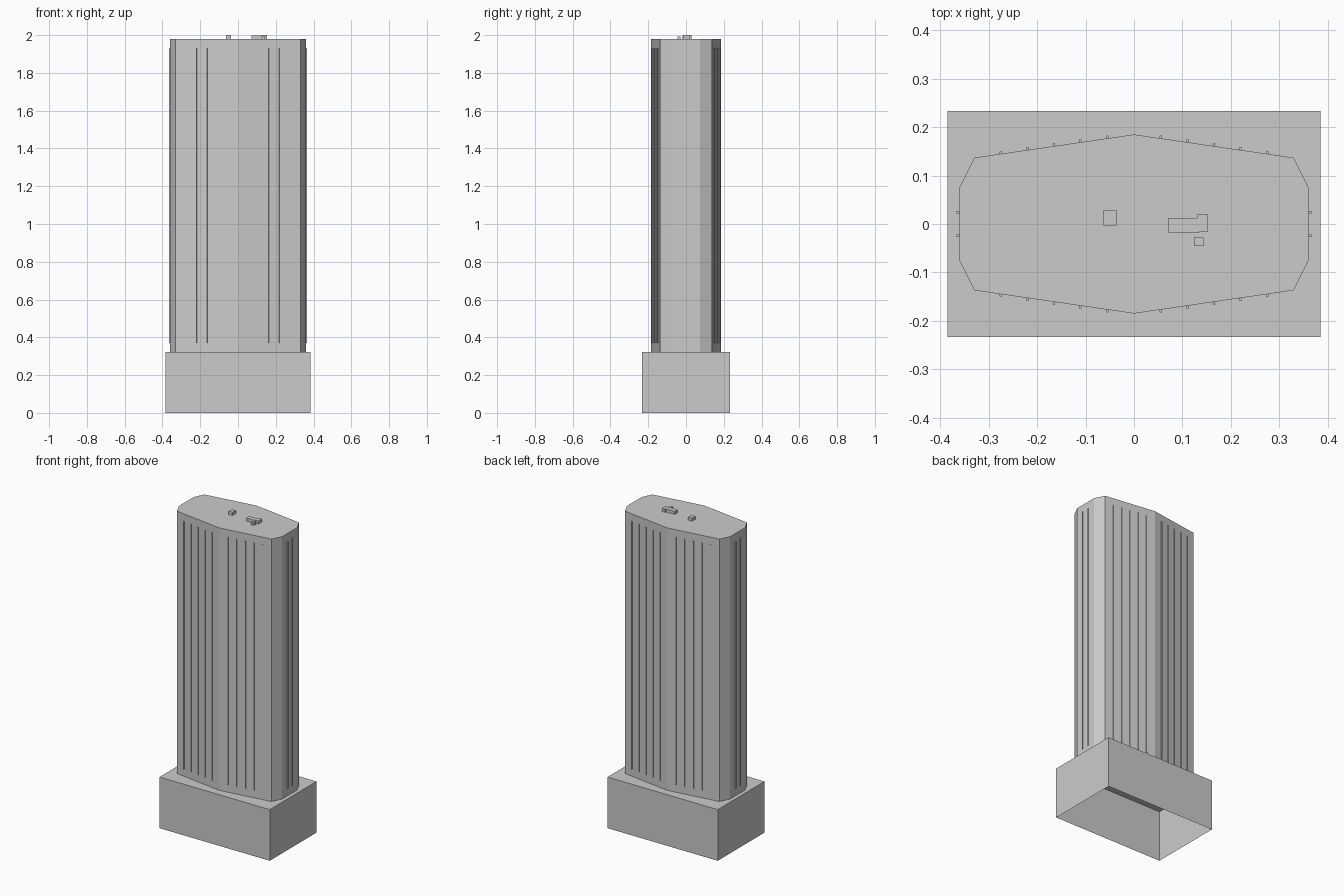
import bpy, bmesh, math

cube = bpy.data.objects.get("Cube")
if cube:
    bpy.data.objects.remove(cube, do_unlink=True)

grey = bpy.data.materials.new("concrete grey")
grey.use_nodes = True
GREY = (0.6, 0.6, 0.6, 1)
grey.diffuse_color = GREY
grey.node_tree.nodes["Principled BSDF"].inputs["Base Color"].default_value = GREY


def prism(name, outline, z0, z1, floor=True):
    """Extrude a counter-clockwise outline from z0 to z1."""
    bm = bmesh.new()
    low = [bm.verts.new((x, y, z0)) for x, y in outline]
    high = [bm.verts.new((x, y, z1)) for x, y in outline]
    n = len(outline)
    for i in range(n):
        j = (i + 1) % n
        bm.faces.new((low[i], low[j], high[j], high[i]))
    bm.faces.new(high)
    if floor:
        bm.faces.new(low[::-1])
    mesh = bpy.data.meshes.new(name)
    bm.to_mesh(mesh)
    bm.free()
    mesh.materials.append(grey)
    obj = bpy.data.objects.new(name, mesh)
    bpy.context.collection.objects.link(obj)
    return obj


def rect(x0, x1, y0, y1):
    return [(x0, y0), (x1, y0), (x1, y1), (x0, y1)]


# Podium: a hollow box, open underneath
prism("podium", rect(-0.385, 0.385, -0.233, 0.233), 0, 0.323, floor=False)

# Tower shaft: bowed long sides with chamfered ends
PEAK, SHOULDER = 0.185, 0.137
quarter = [(0.361, 0.0745), (0.33, SHOULDER)]
right_half = [(x, -y) for x, y in quarter[::-1]] + quarter
outline = [(0, -PEAK)] + right_half + [(0, PEAK)] + [(-x, -y) for x, y in right_half]
prism("tower", outline, 0.323, 1.98, floor=False)

# Thin vertical fins on the long sides, turned to follow each wall
FIN_LOW, FIN_HIGH, HALF, DEPTH = 0.37, 1.933, 0.0024, 0.0055
slope = (PEAK - SHOULDER) / 0.33
angle = math.atan(slope)
for sy, side in ((-1, "front"), (1, "back")):
    for sx in (-1, 1):
        for i in range(1, 6):
            x = sx * i * 0.055
            wall = PEAK - slope * abs(x)
            along = (math.cos(angle), -sx * sy * math.sin(angle))
            out = (sx * math.sin(angle), sy * math.cos(angle))
            corners = [(-HALF, -0.001), (HALF, -0.001), (HALF, DEPTH), (-HALF, DEPTH)]
            points = [(x + a * along[0] + d * out[0], sy * wall + a * along[1] + d * out[1])
                      for a, d in corners]
            prism(side + "_fin", points if sy > 0 else points[::-1], FIN_LOW, FIN_HIGH)

# Two fins on each narrow end
for sx, side in ((-1, "right"), (1, "left")):
    for y in (-0.024, 0.024):
        x0, x1 = sorted((sx * 0.36, sx * 0.3665))
        prism(side + "_fin", rect(x0, x1, y - HALF, y + HALF), FIN_LOW, FIN_HIGH)

# Rooftop plant boxes
prism("roof_hut", rect(-0.063, -0.036, -0.003, 0.029), 1.98, 2.0)
prism("roof_plant", rect(0.071, 0.135, -0.018, 0.012), 1.98, 1.999)
prism("roof_plant_end", rect(0.131, 0.153, -0.015, 0.02), 1.98, 2.0)
prism("roof_vent", rect(0.124, 0.144, -0.045, -0.028), 1.98, 1.993)
